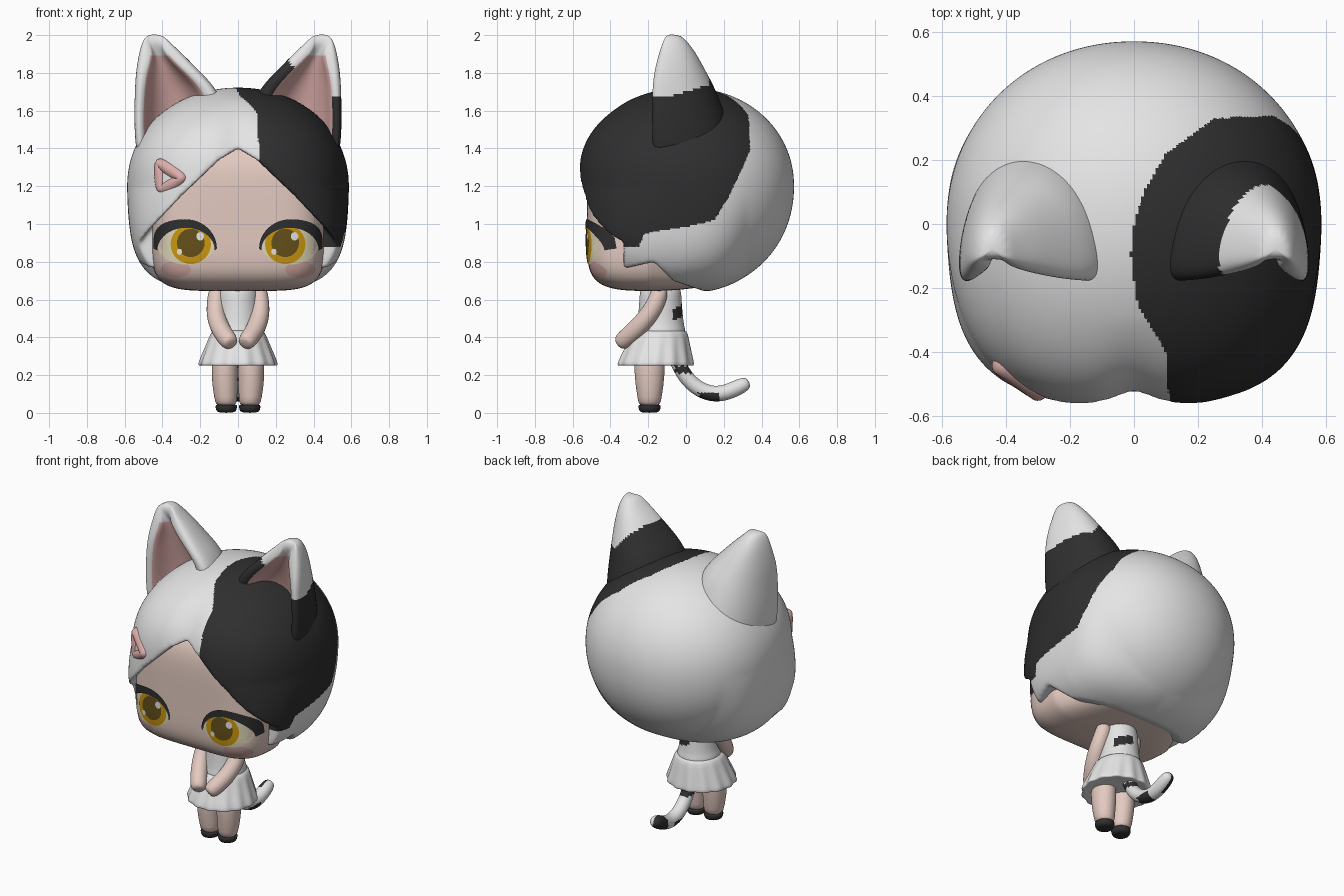
import bpy, bmesh, math
from mathutils import Vector

if "Cube" in bpy.data.objects:
    bpy.data.objects.remove(bpy.data.objects["Cube"])

COLORS = {
    "white": (0.78, 0.78, 0.78), "black": (0.028, 0.028, 0.028),
    "skin": (0.77, 0.59, 0.53), "pink": (0.72, 0.42, 0.40),
    "blush": (0.68, 0.42, 0.39), "amber": (0.60, 0.31, 0.005),
    "brown": (0.13, 0.08, 0.01), "cream": (0.76, 0.70, 0.48),
}
MAT = {}
for key, c in COLORS.items():
    MAT[key] = bpy.data.materials.new(key)
    MAT[key].diffuse_color = (*c, 1)


def interp(t, pts):
    if t <= pts[0][0]:
        return pts[0][1]
    for (a, u), (b, v) in zip(pts, pts[1:]):
        if t <= b:
            return u + (v - u) * (t - a) / (b - a)
    return pts[-1][1]


def to_object(name, bm, mats):
    me = bpy.data.meshes.new(name)
    bm.to_mesh(me)
    bm.free()
    for m in mats:
        me.materials.append(MAT[m])
    ob = bpy.data.objects.new(name, me)
    bpy.context.collection.objects.link(ob)
    return ob


def finish(ob, mats, rule=None):
    """Bake the modifiers, colour faces by rule, shade smooth."""
    if ob.modifiers:
        deps = bpy.context.evaluated_depsgraph_get()
        me = bpy.data.meshes.new_from_object(ob.evaluated_get(deps))
        ob.modifiers.clear()
        ob.data = me
    if not ob.data.materials:
        for m in mats:
            ob.data.materials.append(MAT[m])
    for p in ob.data.polygons:
        p.use_smooth = True
        if rule:
            p.material_index = rule(p.center, p.material_index)
    return ob


def loft(name, rings, mats, rule=None, pre=None, subsurf=0, caps=True, wrap=True, closed=False):
    """Skin a list of equal-length rings."""
    bm = bmesh.new()
    rows = [[bm.verts.new(p) for p in r] for r in rings]
    n, m = len(rows[0]), len(rows)
    for i in range(m if closed else m - 1):
        a, b = rows[i], rows[(i + 1) % m]
        for j in range(n if wrap else n - 1):
            k = (j + 1) % n
            f = bm.faces.new((a[j], a[k], b[k], b[j]))
            f.material_index = pre(i, j) if pre else 0
    if caps and not closed:
        bm.faces.new(rows[0])
        bm.faces.new(rows[-1])
    bmesh.ops.recalc_face_normals(bm, faces=bm.faces)
    if not caps:  # plates look to the front
        bm.faces.ensure_lookup_table()
        if bm.faces[len(bm.faces) // 2].normal.y > 0:
            bmesh.ops.reverse_faces(bm, faces=bm.faces)
    ob = to_object(name, bm, mats)
    if subsurf:
        ob.modifiers.new("smooth", "SUBSURF").levels = subsurf
    return finish(ob, mats, rule)


def ring(z, rx, ry, cy, cx=0, n=16, amp=0, waves=14):
    out = []
    for i in range(n):
        t = 2 * math.pi * i / n
        r = 1 + amp * math.cos(waves * t)
        out.append((cx + rx * r * math.cos(t), cy + ry * r * math.sin(t), z))
    return out


def tube(name, path, radii, ref, mats, rule=None, closed=False, n=10):
    pts, rings, m = [Vector(p) for p in path], [], len(path)
    for i, p in enumerate(pts):
        if closed:
            t = pts[(i + 1) % m] - pts[i - 1]
        else:
            t = pts[min(i + 1, m - 1)] - pts[max(i - 1, 0)]
        t.normalize()
        u = (Vector(ref) - t * t.dot(Vector(ref))).normalized()
        v = t.cross(u)
        rings.append([p + radii[i] * (u * math.cos(a) + v * math.sin(a))
                      for a in (2 * math.pi * k / n for k in range(n))])
    return loft(name, rings, mats, rule, subsurf=2, closed=closed)


def blob(name, center, lo, hi, power, mats):
    """Superellipsoid with separate radii on each side."""
    bm = bmesh.new()
    bmesh.ops.create_icosphere(bm, subdivisions=6, radius=1)
    for v in bm.verts:
        d = v.co.normalized()
        n = power(d)
        r = sum(abs(c) ** n for c in d) ** (-1 / n)
        v.co = [center[k] + d[k] * r * (hi[k] if d[k] > 0 else lo[k]) for k in range(3)]
    return to_object(name, bm, mats)


# Face and head base, narrowed at the back so it stays inside the hair
FN, UP = 5, 0.46
face = blob("face", (0, -0.05, 1.0), (0.46, 0.475, 0.355), (0.46, 0.3, UP), lambda d: FN, ["skin"])
for v in face.data.vertices:
    t = min(1, max(0, v.co.y + 0.2) / 0.4)
    v.co.x *= 1 - 0.4 * t
    if v.co.z < 1:
        v.co.z = 1 - (1 - v.co.z) * (1 - 0.12 * t * t)
finish(face, ["skin"])


def on_face(x, z, off):
    s = 1 - abs(x / 0.46) ** FN - abs((z - 1) / (UP if z > 1 else 0.355)) ** FN
    return (x, -0.05 - 0.475 * max(s, 0.001) ** (1 / FN) - off, z)


# Hair: rounded shell with the face opening and the lower edge cut away
hair = blob("hair", (0, 0, 1.2), (0.587, 0.575, 0.565), (0.587, 0.572, 0.522),
            lambda d: 2.07 + 0.7 * max(0, -d.y) * (1 - max(0, d.z))
            + 2.4 * max(0, -d.z) * abs(d.x) * max(0, 1 - 1.8 * max(0, d.y)), [])
for v in hair.data.vertices:  # shallow parting
    if v.co.y < -0.3:
        v.co.y += 0.025 * math.exp(-(v.co.x / 0.09) ** 2) * min(1, (-0.3 - v.co.y) / 0.2)
half = [(0.1, 1.34), (0.3, 1.15), (0.47, 0.97), (0.53, 0.89), (0.8, 0.88), (0.8, 0.4)]
front = [(0, 1.40)] + half + [(-x, z) for x, z in reversed(half)]
side = [(-1, 0.76), (-0.35, 0.76), (-0.17, 0.80), (-0.07, 0.70), (0.02, 0.67), (0.2, 0.61), (0.2, 0.3), (-1, 0.3)]
cutters = [loft("front_cutter", [[(x, y, z) for x, z in front] for y in (-1, -0.33)], []),
           loft("side_cutter", [[(x, y, z) for y, z in side] for x in (-1, 1)], [])]
for c in cutters:
    c.hide_render = True
    b = hair.modifiers.new("cut", "BOOLEAN")
    b.object, b.operation, b.solver = c, "DIFFERENCE", "EXACT"
rm = hair.modifiers.new("remesh", "REMESH")
rm.mode, rm.voxel_size = "VOXEL", 0.009
sm = hair.modifiers.new("soften", "SMOOTH")
sm.factor, sm.iterations = 0.5, 16


def hair_patch(p, _):
    x_edge = interp(p.y, [(-0.56, 0.11), (-0.4, 0.1), (-0.25, 0.01), (-0.1, -0.01), (0, 0), (0.1, 0.03), (0.22, 0.1), (0.33, 0.25)])
    y_edge = interp(p.z, [(0.88, -0.25), (0.95, -0.22), (0.985, 0), (1.02, 0.15), (1.15, 0.23), (1.39, 0.34), (1.6, 0.33)])
    return int(p.x > x_edge and p.y < y_edge and p.z > 0.88)


finish(hair, ["white", "black"], hair_patch)
for c in cutters:
    bpy.data.objects.remove(c)

# Ears: crescent sections (z, outer x, inner x, front y, back y, hollow, inner width)
EAR = [(1.32, 0.54, 0.06, -0.18, 0.26, 0.5, 0.66), (1.45, 0.557, 0.05, -0.19, 0.245, 0.5, 0.66),
       (1.58, 0.56, 0.05, -0.19, 0.215, 0.5, 0.66),
       (1.71, 0.556, 0.095, -0.188, 0.165, 0.46, 0.62), (1.80, 0.55, 0.185, -0.178, 0.115, 0.4, 0.5),
       (1.90, 0.532, 0.285, -0.152, 0.06, 0.25, 0.2), (1.96, 0.512, 0.355, -0.13, 0.015, 0.02, 0.5),
       (2.005, 0.485, 0.40, -0.11, -0.03, 0, 0.6)]


def ear_patch(p, idx):
    if idx == 1 or p.x < 0:
        return idx
    return 0 if p.z > 1.67 + 1.3 * max(0, 0.42 - p.x) + 0.3 * max(0, p.y + 0.1) else 2


for s, label in ((-1, "left"), (1, "right")):
    rings = []
    for z, xo, xi, yf, yb, k, q in EAR:
        cx, w, d = (xo + xi) / 2, (xo - xi) / 2, yb - yf
        arc = [(s * (cx + w * math.cos(t)), yf + d * max(0, math.sin(t)) ** 0.8, z)
               for t in (math.pi * i / 8 for i in range(9))]
        arc += [(s * (cx + 0.08 * w - q * w * math.cos(t)), yf + 0.01 + k * d * math.sin(t), z)
                for t in (math.pi * i / 6 for i in range(7))]
        rings.append(arc)
    loft("ear_" + label, rings, ["white", "pink", "black"], ear_patch,
         pre=lambda i, j: int(9 <= j < 15 and i < 5), subsurf=3)

# Triangular hair clip
tri = [Vector(p) for p in ((-0.415, -0.435, 1.325), (-0.285, -0.525, 1.24), (-0.40, -0.45, 1.18))]
path = [tri[i].lerp(tri[(i + 1) % 3], t) for i in range(3) for t in (0, 0.25, 0.75)]
normal = (tri[1] - tri[0]).cross(tri[2] - tri[0]).normalized()
tube("hair_clip", path, [0.04] * 9, normal, ["pink"], closed=True)


# Eyes and cheeks: thin plates that follow the face
def spot(name, x, z, rx, rz, off, mat, n=32):
    loft(name, [[on_face(x + q * rx * math.cos(t), z + q * rz * math.sin(t), off)
                 for t in (2 * math.pi * i / n for i in range(n))]
                for q in (0.01, 0.25, 0.5, 0.75, 1)], [mat], caps=False)


for s, label in ((-1, "left"), (1, "right")):
    x = 0.25 * s
    spot("cheek_" + label, 0.33 * s, 0.758, 0.08, 0.045, 0.002, "blush")
    spot("eye_white_" + label, 0.275 * s, 0.89, 0.15, 0.105, 0.003, "cream")
    spot("iris_" + label, x, 0.893, 0.107, 0.105, 0.005, "amber")
    spot("pupil_" + label, x, 0.9, 0.073, 0.075, 0.007, "brown")
    spot("glint_large_" + label, x + 0.05, 0.935, 0.02, 0.022, 0.009, "white")
    spot("glint_small_" + label, x - 0.06, 0.853, 0.014, 0.016, 0.009, "white")
    rows = []
    for i in range(25):
        t = math.pi * i / 24
        sn = max(0, math.sin(t))
        up = (0.28 - 0.168 * math.cos(t), 0.87 + 0.155 * (sn if i < 12 else sn ** 0.5))
        low = (0.275 - 0.152 * math.cos(t), 0.86 + 0.12 * sn)
        rows.append([on_face(s * (up[0] + (low[0] - up[0]) * q), up[1] + (low[1] - up[1]) * q, 0.008)
                     for q in (0, 0.33, 0.67, 1)])
    loft("eyelash_" + label, rows, ["black"], caps=False, wrap=False)

# Bodice with a dark patch on the back
loft("bodice", [ring(z, rx, ry, cy, n=48) for z, rx, ry, cy in
                ((0.40, 0.12, 0.125, -0.135), (0.43, 0.13, 0.135, -0.135), (0.46, 0.12, 0.125, -0.135),
                 (0.50, 0.114, 0.12, -0.135), (0.55, 0.112, 0.115, -0.135), (0.60, 0.108, 0.112, -0.135),
                 (0.70, 0.1, 0.105, -0.135))],
     ["white", "black"], lambda p, _: int(p.y > -0.07 and -0.01 < p.x < 0.1 and 0.52 < p.z + 0.3 * p.x < 0.58),
     subsurf=2)

# Pleated skirt
loft("skirt", [ring(z, rx, ry, cy, n=84, amp=a) for z, rx, ry, cy, a in
               ((0.44, 0.11, 0.115, -0.135, 0), (0.435, 0.138, 0.143, -0.138, 0), (0.40, 0.152, 0.157, -0.142, 0.01),
                (0.33, 0.18, 0.18, -0.152, 0.02), (0.265, 0.207, 0.203, -0.16, 0.025),
                (0.25, 0.207, 0.203, -0.16, 0.025), (0.25, 0.19, 0.187, -0.16, 0.02), (0.258, 0.15, 0.15, -0.16, 0))],
     ["white"], subsurf=1)

# Arms, legs and shoes
for s, label in ((-1, "left"), (1, "right")):
    tube("arm_" + label, [(s * x, y, z) for x, y, z in
                          ((0.11, -0.13, 0.67), (0.115, -0.15, 0.6), (0.12, -0.19, 0.525), (0.1, -0.25, 0.455),
                           (0.067, -0.305, 0.405), (0.046, -0.338, 0.378), (0.035, -0.357, 0.362))],
         [0.046, 0.051, 0.053, 0.054, 0.053, 0.05, 0.034], (1, 0, 0), ["skin"])
    loft("leg_" + label, [ring(z, rx, ry, -0.193, s * cx) for z, rx, ry, cx in
                          ((0.32, 0.07, 0.083, 0.07), (0.24, 0.071, 0.083, 0.07), (0.15, 0.07, 0.077, 0.069),
                           (0.08, 0.061, 0.064, 0.065), (0.03, 0.057, 0.059, 0.062))], ["skin"], subsurf=1)
    loft("shoe_" + label, [ring(z, rx, ry, -0.193, s * 0.062) for z, rx, ry in
                           ((0.045, 0.056, 0.058), (0.038, 0.059, 0.061), (0.015, 0.056, 0.058), (0, 0.045, 0.048))],
         ["black"], subsurf=1)


# Tail with dark patches
def tail_patch(p, _):
    return int((0.21 < p.z < 0.25 and -0.06 < p.y < 0.1) or (0.065 < p.y < 0.17 and p.z < 0.108)
               or (p.y > 0.24 and p.x < 0))


tube("tail", [(0, y, z) for y, z in ((-0.08, 0.33), (-0.04, 0.26), (-0.01, 0.2), (0.04, 0.145), (0.1, 0.11), (0.16, 0.098),
                                     (0.22, 0.11), (0.27, 0.132), (0.31, 0.152), (0.335, 0.163))],
     [0.038, 0.04, 0.041, 0.042, 0.043, 0.043, 0.043, 0.043, 0.039, 0.024], (1, 0, 0),
     ["white", "black"], tail_patch, n=16)

for m in bpy.data.materials:
    if m.users and not m.is_grease_pencil:
        m.use_nodes = True
        m.node_tree.nodes["Principled BSDF"].inputs["Base Color"].default_value = m.diffuse_color
